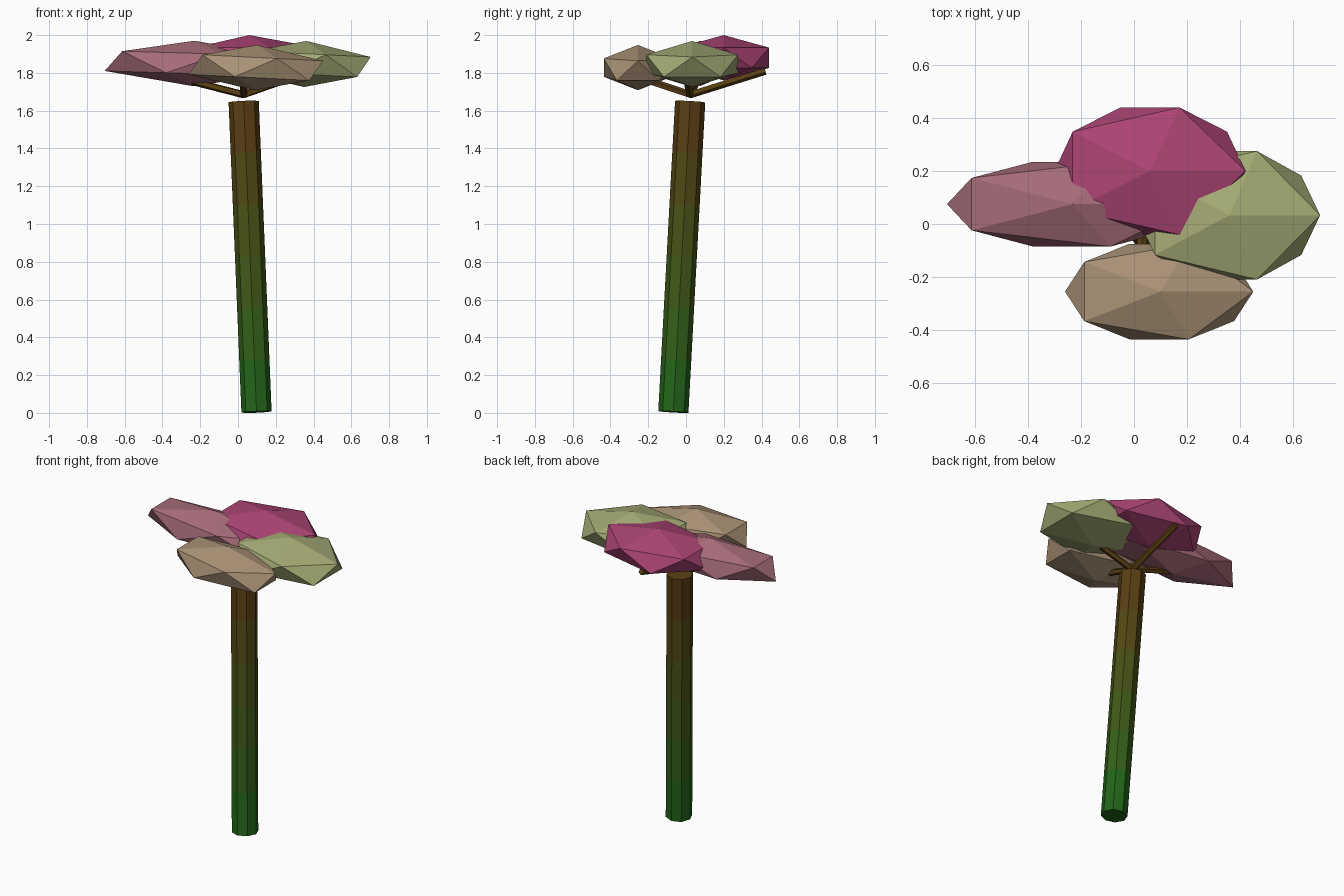
import bpy, bmesh
from mathutils import Vector, Matrix

if "Cube" in bpy.data.objects:
    bpy.data.objects.remove(bpy.data.objects["Cube"])


def material(name, rgb):
    m = bpy.data.materials.new(name)
    m.diffuse_color = (*rgb, 1)
    m.use_nodes = True
    m.node_tree.nodes["Principled BSDF"].inputs["Base Color"].default_value = m.diffuse_color
    return m


def finish(bm, name, mats):
    me = bpy.data.meshes.new(name)
    bm.to_mesh(me)
    bm.free()
    ob = bpy.data.objects.new(name, me)
    bpy.context.collection.objects.link(ob)
    for m in mats:
        me.materials.append(m)
    return ob


def rod(name, a, b, radius, sides, mats):
    """Prism between two points, split lengthwise into one band per material."""
    a, b = Vector(a), Vector(b)
    d = b - a
    n = len(mats)
    bm = bmesh.new()
    bmesh.ops.create_cone(bm, cap_ends=True, segments=sides,
                          radius1=radius, radius2=radius, depth=d.length)
    for i in range(1, n):
        z = (i / n - 0.5) * d.length
        bmesh.ops.bisect_plane(bm, geom=bm.verts[:] + bm.edges[:] + bm.faces[:],
                               plane_co=(0, 0, z), plane_no=(0, 0, 1))
    for f in bm.faces:
        t = f.calc_center_median().z / d.length + 0.5
        f.material_index = max(0, min(n - 1, int(t * n)))
    rot = Vector((0, 0, 1)).rotation_difference(d).to_matrix().to_4x4()
    bm.transform(Matrix.Translation((a + b) / 2) @ rot)
    return finish(bm, name, mats)


def leaf_clump(name, centre, radii, tilt, rgb):
    """Squashed icosahedron, flat shaded."""
    bm = bmesh.new()
    bmesh.ops.create_icosphere(bm, subdivisions=1, radius=1)
    bm.transform(Matrix.Translation(centre) @ Matrix.Rotation(tilt, 4, 'Y')
                 @ Matrix.Diagonal((*radii, 1)))
    return finish(bm, name, [material(name + "_colour", rgb)])


# Leaning trunk, green at the foot fading to brown
foot, crown = Vector((0.008, 0.14, 0.01)), Vector((0.11, 0.04, 0.006))
bands = [material(f"bark_{i}", foot.lerp(crown, (i + 0.5) / 6)) for i in range(6)]
rod("trunk", (0.098, -0.067, 0.005), (0.03, 0.022, 1.648), 0.08, 8, bands)

# Four thin branches spreading from just above the trunk
twig = material("twig", (0.10, 0.05, 0.006))
tips = {"left": (-0.32, 0.07, 1.775), "back": (0.03, 0.42, 1.81),
        "right": (0.30, 0.0, 1.78), "front": (0.03, -0.25, 1.775)}
for side, tip in tips.items():
    rod(side + "_branch", (0.03, 0.02, 1.685), tip, 0.02, 5, [twig])

# Leaf clumps
leaf_clump("front_leaves", (0.095, -0.255, 1.828), (0.395, 0.212, 0.12), 0.05, (0.40, 0.29, 0.18))
leaf_clump("right_leaves", (0.355, 0.033, 1.847), (0.386, 0.285, 0.122), 0.05, (0.38, 0.41, 0.18))
leaf_clump("back_leaves", (0.06, 0.20, 1.88), (0.403, 0.282, 0.12), 0.0, (0.42, 0.06, 0.18))
leaf_clump("left_leaves", (-0.235, 0.075, 1.85), (0.525, 0.188, 0.12), 0.03, (0.38, 0.15, 0.19))
